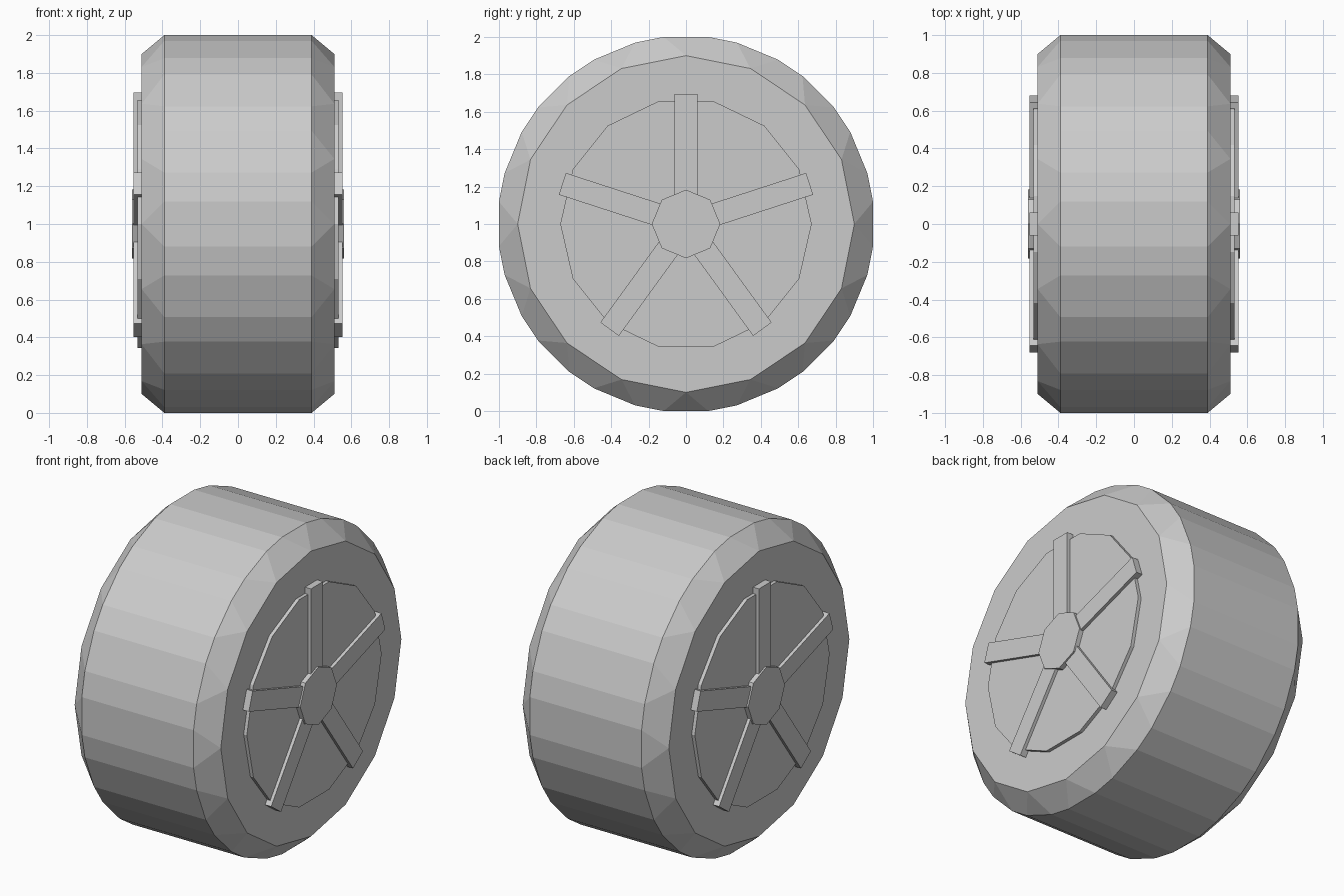
import bpy, bmesh, math
from mathutils import Matrix, Vector

if "Cube" in bpy.data.objects:
    bpy.data.objects.remove(bpy.data.objects["Cube"])

gray = bpy.data.materials.new("plain_gray")
gray.diffuse_color = (0.6, 0.6, 0.6, 1)
gray.use_nodes = True
gray.node_tree.nodes["Principled BSDF"].inputs["Base Color"].default_value = gray.diffuse_color
CENTRE = Vector((0, 0, 1))


def finish(name, bm):
    bmesh.ops.recalc_face_normals(bm, faces=bm.faces)
    mesh = bpy.data.meshes.new(name)
    bm.to_mesh(mesh)
    bm.free()
    mesh.materials.append(gray)
    obj = bpy.data.objects.new(name, mesh)
    obj.location = CENTRE
    bpy.context.collection.objects.link(obj)


def ring(bm, x, radius, degrees):
    # angles are measured from straight up, around the x axis
    return [bm.verts.new((x, radius * math.sin(math.radians(a)),
                          radius * math.cos(math.radians(a)))) for a in degrees]


def disc(name, x0, x1, radius, sides, start):
    bm = bmesh.new()
    angles = [start + 360 * i / sides for i in range(sides)]
    a, b = ring(bm, x0, radius, angles), ring(bm, x1, radius, angles)
    bm.faces.new(a)
    bm.faces.new(b)
    for i in range(sides):
        j = (i + 1) % sides
        bm.faces.new((a[i], a[j], b[j], b[i]))
    finish(name, bm)


# Tyre: 32-sided tread with faceted shoulders narrowing to 16-sided walls
bm = bmesh.new()
step, half = 22.5, 6.8
tread_angles = [k * step + s * half for k in range(16) for s in (-1, 1)]
tread_r = 1 / math.cos(math.radians(half))
treads = []
for side in (-1, 1):
    outer = ring(bm, side * 0.39, tread_r, tread_angles)
    wall = ring(bm, side * 0.51, 0.9, [k * step for k in range(16)])
    treads.append(outer)
    bm.faces.new(wall)
    for k in range(16):
        n = (k + 1) % 16
        bm.faces.new((wall[k], outer[2 * k], outer[2 * k + 1]))
        bm.faces.new((wall[k], outer[2 * k + 1], outer[2 * n], wall[n]))
left, right = treads
for i in range(32):
    j = (i + 1) % 32
    bm.faces.new((left[i], left[j], right[j], right[i]))
finish("tyre", bm)

# Rim plate, hub cap and five spokes on each side
for side, label in ((-1, "left"), (1, "right")):
    disc(label + "_rim", side * 0.49, side * 0.532, 0.672, 14, 90)
    disc(label + "_hub", side * 0.49, side * 0.562, 0.183, 8, 0)
    for k in range(5):
        bm = bmesh.new()
        bmesh.ops.create_cube(bm, size=1)
        place = (Matrix.Rotation(math.radians(72 * k), 4, 'X')
                 @ Matrix.Translation((side * 0.521, 0, 0.3975))
                 @ Matrix.Diagonal((0.062, 0.122, 0.595, 1)))
        bm.transform(place)
        finish(f"{label}_spoke_{k + 1}", bm)
